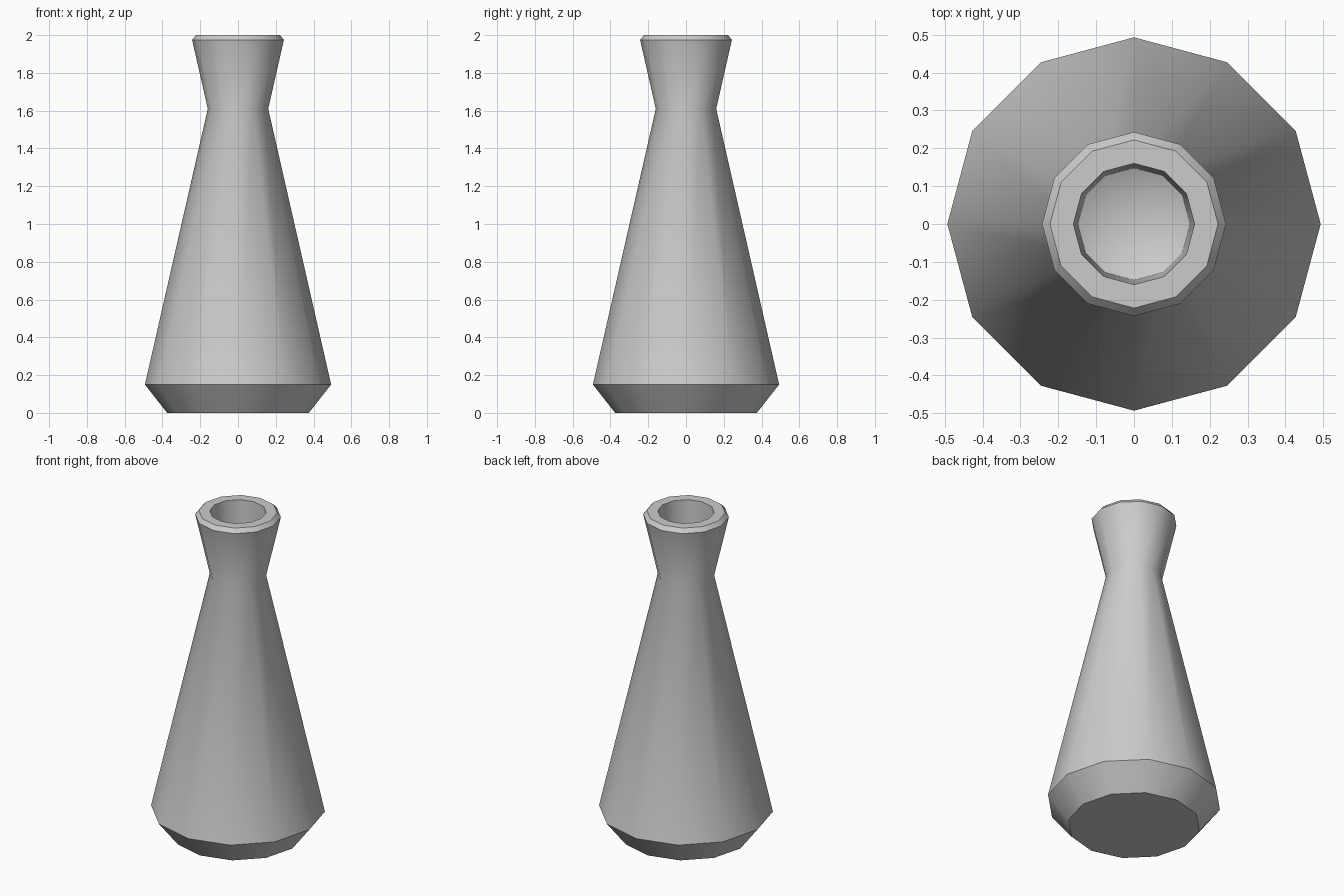
import bpy, bmesh
from math import cos, sin, tau, radians

if "Cube" in bpy.data.objects:
    bpy.data.objects.remove(bpy.data.objects["Cube"])

SIDES = 12

# (radius, height) from the foot, up the outside, over the lip and down inside
PROFILE = [
    (0.375, 0.0), (0.493, 0.15), (0.16, 1.61), (0.243, 1.975), (0.222, 2.0),
    (0.16, 2.0), (0.148, 1.62),
]

bm = bmesh.new()
rings = [[bm.verts.new((r * cos(tau * i / SIDES), r * sin(tau * i / SIDES), z))
          for i in range(SIDES)] for r, z in PROFILE]

# walls and lip
for low, high in zip(rings, rings[1:]):
    for i in range(SIDES):
        j = (i + 1) % SIDES
        bm.faces.new((low[i], low[j], high[j], high[i]))

# flat foot
bm.faces.new(rings[0][::-1])

# shallow bowl closing the inside of the neck
centre = bm.verts.new((0, 0, 1.55))
for i in range(SIDES):
    bm.faces.new((rings[-1][i], rings[-1][(i + 1) % SIDES], centre))

bmesh.ops.recalc_face_normals(bm, faces=bm.faces)
mesh = bpy.data.meshes.new("vase")
bm.to_mesh(mesh)
bm.free()

vase = bpy.data.objects.new("vase", mesh)
bpy.context.collection.objects.link(vase)

# smooth sides with crisp foot and lip edges
bpy.context.view_layer.objects.active = vase
vase.select_set(True)
bpy.ops.object.shade_smooth_by_angle(angle=radians(31))
